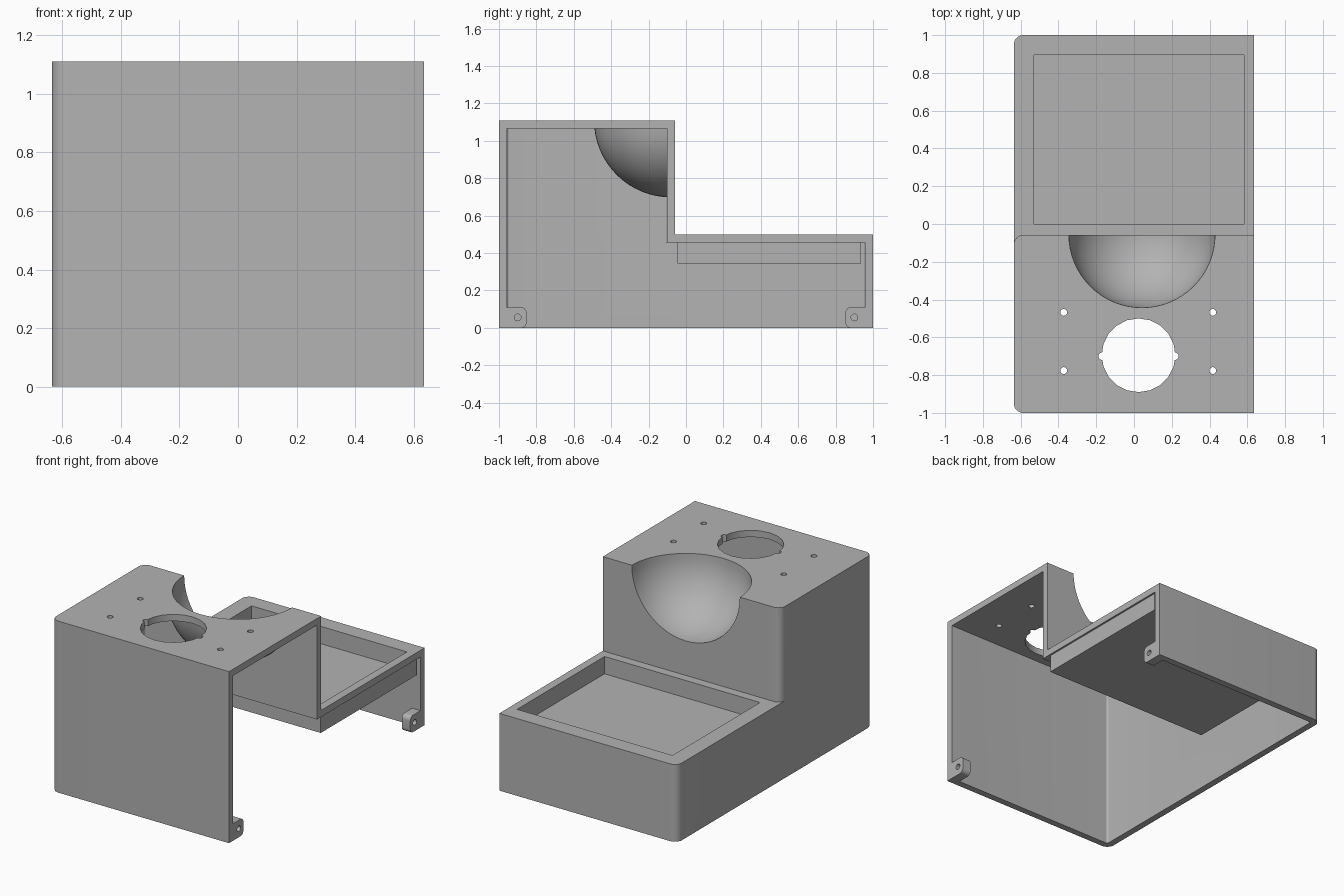
import bpy, bmesh, math
from mathutils import Vector, Matrix

cube = bpy.data.objects.get("Cube")
if cube:
    bpy.data.objects.remove(cube, do_unlink=True)

grey = bpy.data.materials.new("plain grey")
grey.use_nodes = True
COLOUR = (0.45, 0.45, 0.45, 1)
grey.diffuse_color = COLOUR
grey.node_tree.nodes["Principled BSDF"].inputs["Base Color"].default_value = COLOUR

HALF = 0.636      # half of the width
WALL = 0.043
OUT = 0.8         # cutters run past the open side to here


def make(name, bm):
    mesh = bpy.data.meshes.new(name)
    bmesh.ops.recalc_face_normals(bm, faces=bm.faces)
    bm.to_mesh(mesh)
    bm.free()
    mesh.materials.append(grey)
    obj = bpy.data.objects.new(name, mesh)
    bpy.context.collection.objects.link(obj)
    return obj


def box(name, x, y, z, radius=0, rounded=None):
    """Box from ranges; edges whose midpoint passes the rounded test are filleted."""
    bm = bmesh.new()
    bmesh.ops.create_cube(bm, size=1)
    for v in bm.verts:
        v.co = Vector([r[0] if c < 0 else r[1] for c, r in zip(v.co, (x, y, z))])
    if rounded:
        edges = [e for e in bm.edges if rounded(e, (e.verts[0].co + e.verts[1].co) / 2)]
        bmesh.ops.bevel(bm, geom=edges, offset=radius, segments=8, profile=0.5,
                        affect='EDGES')
    return make(name, bm)


def upright_left(e, mid):
    return mid.x < 0 and abs(e.verts[0].co.z - e.verts[1].co.z) > 0.01


def rod(name, centre, radius, depth, sides=24, axis='Z'):
    bm = bmesh.new()
    turn = Matrix.Rotation(math.pi / 2, 4, 'Y') if axis == 'X' else Matrix()
    bmesh.ops.create_cone(bm, cap_ends=True, segments=sides, radius1=radius,
                          radius2=radius, depth=depth,
                          matrix=Matrix.Translation(centre) @ turn)
    return make(name, bm)


def ball(name, centre, radius):
    bm = bmesh.new()
    bmesh.ops.create_uvsphere(bm, u_segments=64, v_segments=32, radius=radius,
                              matrix=Matrix.Translation(centre))
    return make(name, bm)


def combine(target, tool, operation):
    mod = target.modifiers.new(operation.lower(), 'BOOLEAN')
    mod.operation = operation
    mod.solver = 'EXACT'
    mod.object = tool
    bpy.context.view_layer.objects.active = target
    bpy.ops.object.modifier_apply(modifier=mod.name)
    bpy.data.objects.remove(tool, do_unlink=True)


# Stepped outer block: tall front tower and low rear deck
housing = box("housing", (-HALF, HALF), (-1, -0.058), (0, 1.11), 0.05, upright_left)
combine(housing, box("deck", (-HALF, HALF), (-0.5, 1), (0, 0.5), 0.05,
                     lambda e, m: upright_left(e, m) and m.y > 0), 'UNION')

# Hollow inside, open underneath and on one side
inner = (-HALF + WALL, OUT)
cavity = box("tower_cavity", inner, (-1 + WALL, -0.058 - WALL), (-0.2, 1.11 - WALL),
             0.012, upright_left)
combine(cavity, box("deck_cavity", inner, (-0.5, 1 - WALL), (-0.2, 0.5 - WALL), 0.012,
                    lambda e, m: upright_left(e, m) and m.y > 0), 'UNION')
combine(housing, cavity, 'DIFFERENCE')

# Spherical bowl in the tower's top rear edge
bowl = ball("bowl", (0.042, -0.08, 1.11), 0.412)
combine(bowl, box("bowl_limit", (-0.6, 0.6), (-0.7, -0.08), (0.5, 1.09)), 'INTERSECT')
combine(housing, bowl, 'UNION')
combine(housing, ball("bowl_hollow", (0.042, -0.056, 1.11), 0.387), 'DIFFERENCE')

# Sunken tray in the deck
combine(housing, box("tray", (-0.57, 0.624), (-0.045, 0.935), (0.345, 0.48)), 'UNION')
combine(housing, box("tray_pocket", (-0.53, 0.583), (0, 0.895), (0.388, 0.7)), 'DIFFERENCE')

# Screw tabs at the open side's bottom corners
for side in (-1, 1):
    y = sorted((side * 0.98, side * 0.853))
    tab = box("tab", (HALF - 0.06, HALF), y, (0, 0.11), 0.028,
              lambda e, m: abs(m.y) < 0.86 and abs(e.verts[0].co.x - e.verts[1].co.x) > 0.01)
    combine(housing, tab, 'UNION')
    combine(housing, rod("tab_hole", (HALF, side * 0.9, 0.056), 0.018, 0.3, axis='X'),
            'DIFFERENCE')

# Large top opening with two side notches
opening = rod("opening", (0.024, -0.695, 1.11), 0.195, 0.3, sides=20)
for side in (-1, 1):
    combine(opening, rod("notch", (0.024 + side * 0.192, -0.7, 1.11), 0.02, 0.2, 16), 'UNION')
combine(housing, opening, 'DIFFERENCE')

# Four small screw holes in the top
for x in (-0.372, 0.417):
    for y in (-0.468, -0.776):
        combine(housing, rod("screw_hole", (x, y, 1.11), 0.018, 0.2), 'DIFFERENCE')

# Soft shading on the curved surfaces only
bpy.ops.object.select_all(action='DESELECT')
housing.select_set(True)
bpy.context.view_layer.objects.active = housing
bpy.ops.object.shade_smooth_by_angle(angle=math.radians(30))
